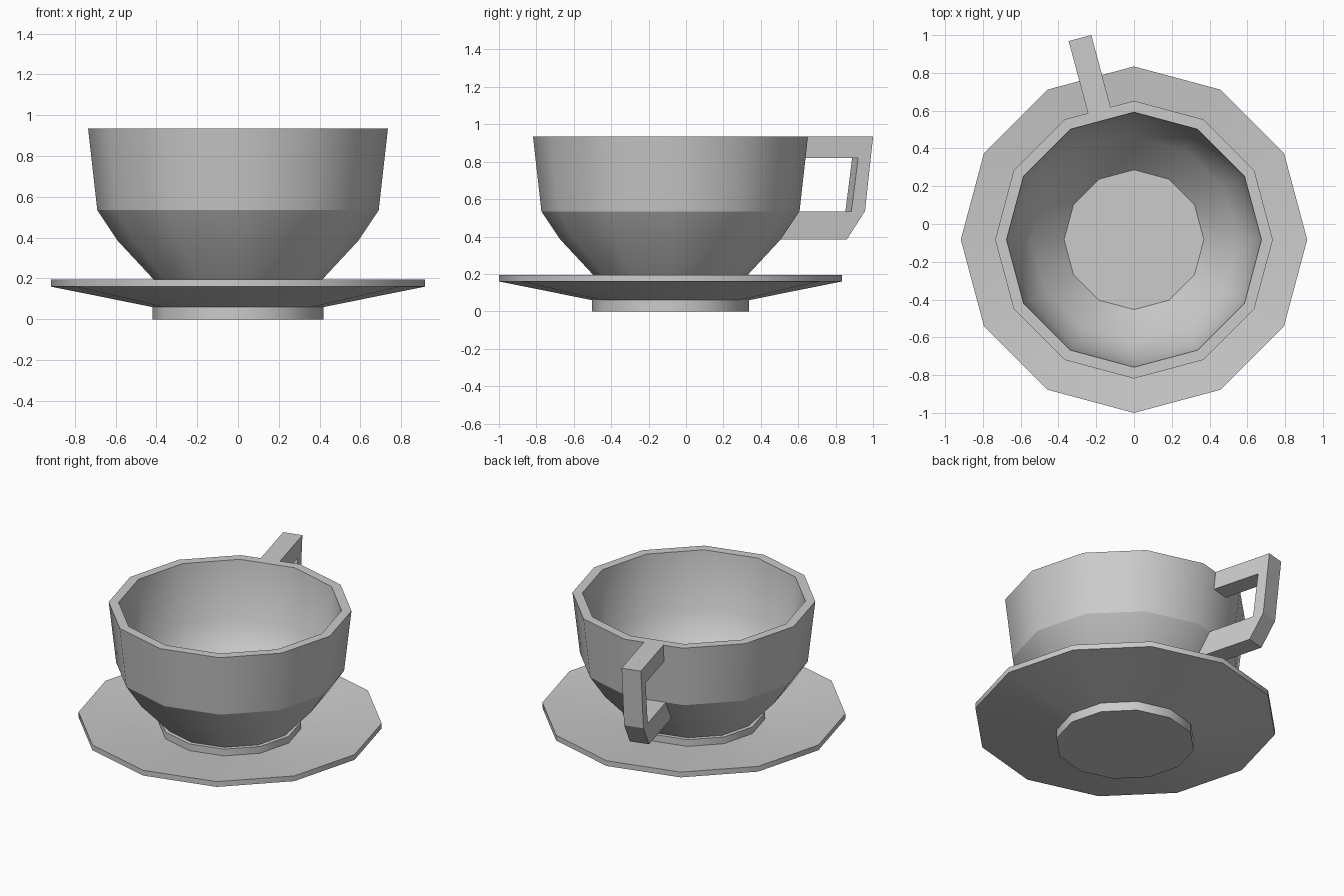
import bpy, bmesh
from math import cos, sin, pi, radians

if "Cube" in bpy.data.objects:
    bpy.data.objects.remove(bpy.data.objects["Cube"])

CY = -0.083      # centre of the round parts along y
SIDES = 12


def finish(name, bm):
    bmesh.ops.recalc_face_normals(bm, faces=bm.faces)
    mesh = bpy.data.meshes.new(name)
    bm.to_mesh(mesh)
    bm.free()
    obj = bpy.data.objects.new(name, mesh)
    bpy.context.collection.objects.link(obj)
    return obj


def lathe(name, profile, sharp):
    """Closed 12-sided turned shape; rings listed in sharp stay crisp."""
    bm = bmesh.new()
    angles = [2 * pi * i / SIDES for i in range(SIDES)]
    rings = [[bm.verts.new((r * cos(a), CY + r * sin(a), z)) for a in angles]
             for r, z in profile]
    for lo, hi in zip(rings, rings[1:]):
        for i in range(SIDES):
            j = (i + 1) % SIDES
            bm.faces.new((lo[i], lo[j], hi[j], hi[i])).smooth = True
    bm.faces.new(rings[0])
    bm.faces.new(rings[-1])
    for k in sharp:
        for i in range(SIDES):
            bm.edges.get((rings[k][i], rings[k][(i + 1) % SIDES])).smooth = False
    return finish(name, bm)


# Saucer: foot, sloped underside, rim, sloped top and raised seat for the cup
lathe("saucer", [(0.42, 0), (0.42, 0.06), (0.917, 0.16), (0.917, 0.195),
                 (0.43, 0.14), (0.43, 0.185)], range(6))

# Cup: outer wall up to the rim, then down the inside to the floor
lathe("cup", [(0.39, 0.17), (0.59, 0.385), (0.69, 0.535), (0.735, 0.935),
              (0.675, 0.935), (0.635, 0.55), (0.545, 0.41), (0.37, 0.225)],
      (0, 2, 3, 4, 7))

# Handle: C-shaped side outline (radius, height), extruded across its width
outline = [(0.70, 0.935), (1.105, 0.935), (1.06, 0.535), (0.96, 0.385),
           (0.56, 0.385), (0.655, 0.535), (0.985, 0.535), (1.022, 0.82),
           (0.69, 0.82)]
width = 0.124
bm = bmesh.new()
side = bm.faces.new([bm.verts.new((r, -width / 2, z)) for r, z in outline])
ext = bmesh.ops.extrude_face_region(bm, geom=[side], use_keep_orig=True)
moved = [v for v in ext["geom"] if isinstance(v, bmesh.types.BMVert)]
bmesh.ops.translate(bm, vec=(0, width, 0), verts=moved)
handle = finish("handle", bm)
handle.location = (0, CY, 0)
handle.rotation_euler = (0, 0, radians(105))
